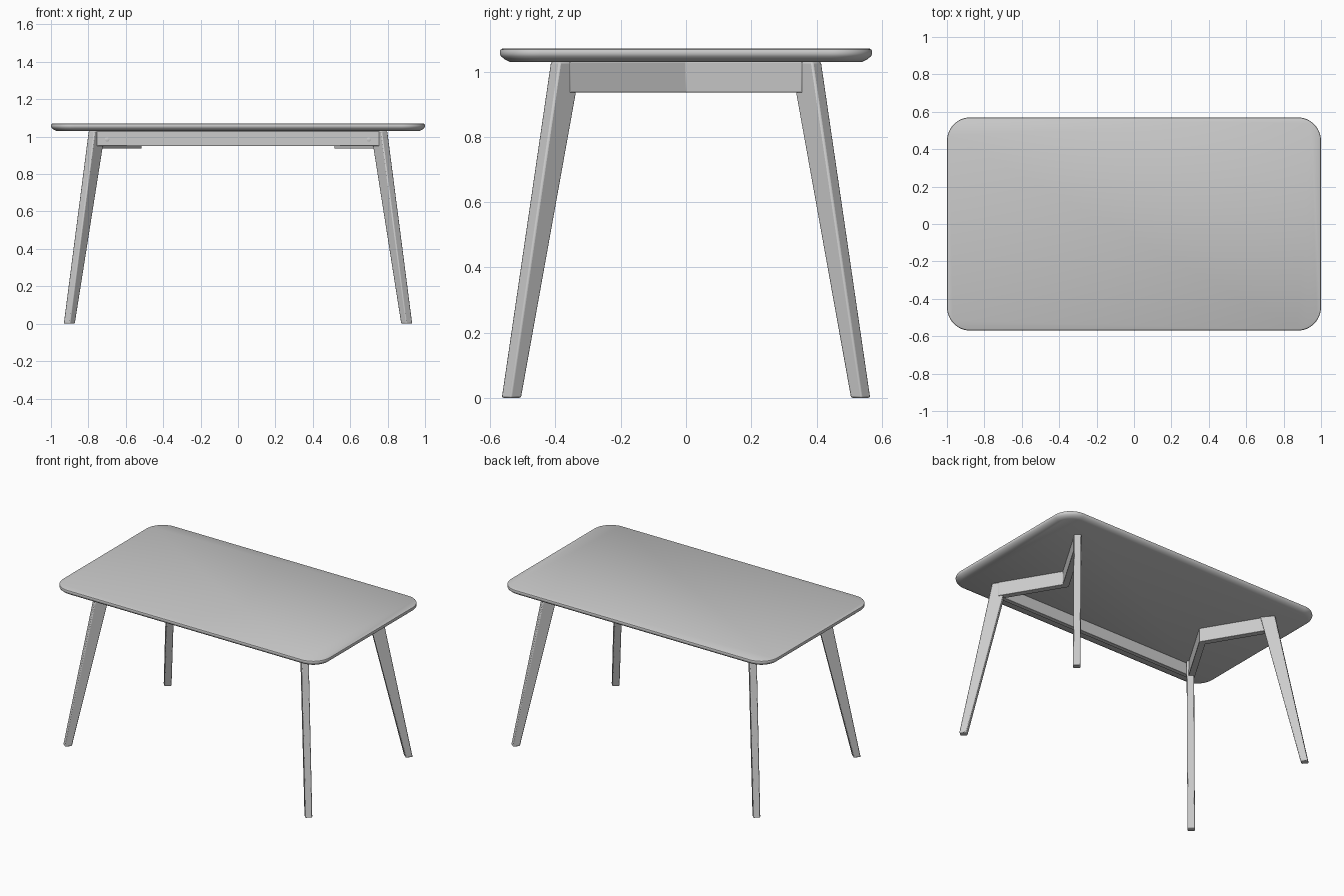
import bpy, bmesh
from math import sin, cos, pi, radians
from mathutils import Vector

cube = bpy.data.objects.get("Cube")
if cube:
    bpy.data.objects.remove(cube, do_unlink=True)

grey = bpy.data.materials.new("plain_grey")
grey.use_nodes = True
colour = (0.6, 0.6, 0.6, 1)
grey.diffuse_color = colour
grey.node_tree.nodes["Principled BSDF"].inputs["Base Color"].default_value = colour


def loft(name, rings, bevel=0.0):
    """Closed solid skinned through rings of matching points."""
    bm = bmesh.new()
    loops = [[bm.verts.new(p) for p in ring] for ring in rings]
    n = len(loops[0])
    for a, b in zip(loops, loops[1:]):
        for i in range(n):
            j = (i + 1) % n
            bm.faces.new((a[i], a[j], b[j], b[i]))
    bm.faces.new(loops[0][::-1])
    bm.faces.new(loops[-1])
    bmesh.ops.recalc_face_normals(bm, faces=bm.faces)
    mesh = bpy.data.meshes.new(name)
    bm.to_mesh(mesh)
    bm.free()
    mesh.materials.append(grey)
    obj = bpy.data.objects.new(name, mesh)
    bpy.context.collection.objects.link(obj)
    if bevel:
        mod = obj.modifiers.new("soft_edges", "BEVEL")
        mod.width, mod.segments = bevel, 2
    bpy.ops.object.select_all(action="DESELECT")
    obj.select_set(True)
    bpy.context.view_layer.objects.active = obj
    bpy.ops.object.shade_smooth_by_angle(angle=radians(35))
    return obj


def prism(name, outline, z0, z1, bevel=0.0):
    return loft(name, [[(x, y, z) for x, y in outline] for z in (z0, z1)], bevel)


def rounded_rect(inset, z, steps=12):
    """Rounded rectangle ring of the table top, shrunk by inset."""
    hx, hy, r = 1.0, 0.57, 0.125
    ring = []
    for k, (sx, sy) in enumerate([(1, 1), (-1, 1), (-1, -1), (1, -1)]):
        for i in range(steps + 1):
            a = (k + i / steps) * pi / 2
            ring.append((sx * (hx - r) + (r - inset) * cos(a),
                         sy * (hy - r) + (r - inset) * sin(a), z))
    return ring


UNDER = 1.03

# Table top with an undercut, rounded rim
rim = [(0.03, UNDER), (0.014, 1.038), (0.003, 1.047), (0, 1.054),
       (0, 1.062), (0.002, 1.067), (0.007, 1.07)]
loft("table_top", [rounded_rect(i, z) for i, z in rim])

# Tapered, splayed legs
LEG_DIR = Vector((cos(radians(49.5)), sin(radians(49.5)), 0))
LEG_SIDE = Vector((-LEG_DIR.y, LEG_DIR.x, 0))


def leg_ring(centre, width, thick, sx, sy):
    ring = []
    for u, v in [(1, 1), (-1, 1), (-1, -1), (1, -1)]:
        p = Vector(centre) + LEG_DIR * u * width / 2 + LEG_SIDE * v * thick / 2
        ring.append((p.x * sx, p.y * sy, p.z))
    return ring


for sx, side in ((1, "left"), (-1, "right")):
    for sy, end in ((-1, "front"), (1, "back")):
        loft(f"{end}_{side}_leg",
             [leg_ring((0.902, 0.535, 0), 0.045, 0.045, sx, sy),
              leg_ring((0.754, 0.367, UNDER), 0.09, 0.045, sx, sy)], 0.006)

    # V-shaped end apron joining the two legs of one side
    d = Vector((cos(radians(59)), sin(radians(59))))
    n = Vector((d.y, -d.x)) * 0.02
    miter = 0.02 / d.y
    tip = Vector((0.54, 0)) + d * 0.425
    half = [tip + n, tip - n]
    outline = [(0.54 + miter, 0), *half, (0.54 - miter, 0),
               *[(p.x, -p.y) for p in half[::-1]]]
    prism(f"{side}_apron", [(x * sx, y) for x, y in outline], 0.936, UNDER, 0.002)

# Long rail along the front
prism("front_rail", [(-0.755, -0.40), (0.755, -0.40), (0.73, -0.37), (-0.73, -0.37)],
      0.95, UNDER, 0.002)

# Bolt heads on the rail
for sx, side in ((1, "left"), (-1, "right")):
    discs = [[(sx * 0.7 + r * cos(i * pi / 8), y, 0.985 + r * sin(i * pi / 8))
              for i in range(16)]
             for r, y in ((0.012, -0.398), (0.012, -0.403), (0.007, -0.405))]
    loft(f"{side}_bolt", discs)
